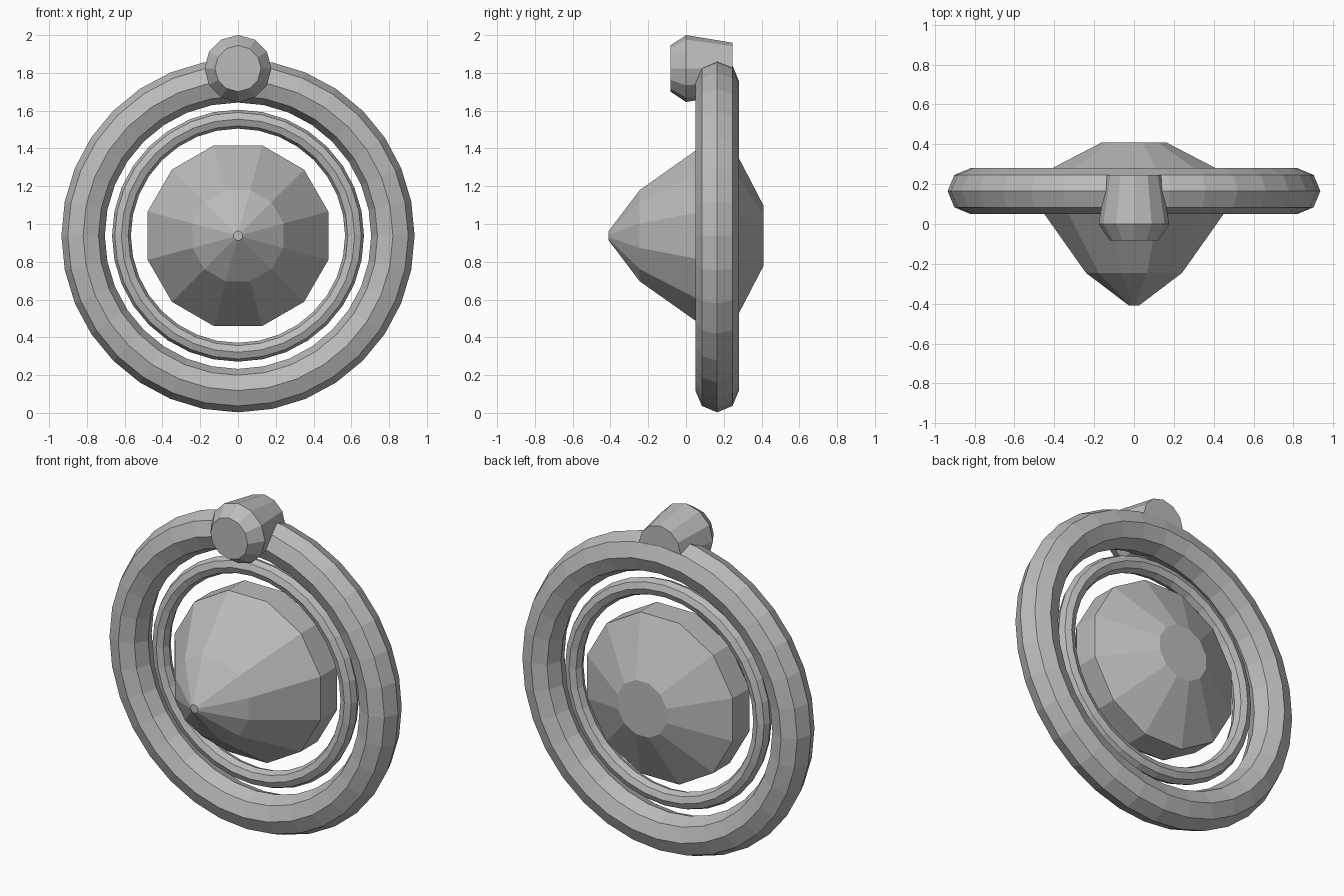
import bpy
import bmesh
from math import cos, sin, tau

if "Cube" in bpy.data.objects:
    bpy.data.objects.remove(bpy.data.objects["Cube"], do_unlink=True)

grey = bpy.data.materials.new("plain_grey")
grey.use_nodes = True
colour = (0.5, 0.5, 0.5, 1)
grey.diffuse_color = colour
grey.node_tree.nodes["Principled BSDF"].inputs["Base Color"].default_value = colour


def lathe(name, profile, sides, centre_z, turn=0.0, closed=False):
    """Spin (radius, y) points around a front-to-back axis."""
    bm = bmesh.new()
    rings = []
    for radius, y in profile:
        angles = [tau * (i + turn) / sides for i in range(sides)]
        rings.append([bm.verts.new((radius * sin(a), y, centre_z + radius * cos(a)))
                      for a in angles])
    pairs = list(zip(rings, rings[1:]))
    if closed:
        pairs.append((rings[-1], rings[0]))
    else:
        bm.faces.new(rings[0])
        bm.faces.new(rings[-1])
    for a, b in pairs:
        for i in range(sides):
            j = (i + 1) % sides
            bm.faces.new((a[i], a[j], b[j], b[i]))
    bmesh.ops.recalc_face_normals(bm, faces=bm.faces)
    mesh = bpy.data.meshes.new(name)
    bm.to_mesh(mesh)
    bm.free()
    mesh.materials.append(grey)
    obj = bpy.data.objects.new(name, mesh)
    bpy.context.collection.objects.link(obj)
    return obj


def hoop(name, major, minor):
    section = [(major + minor * cos(tau * k / 8), RING_Y + minor * sin(tau * k / 8))
               for k in range(8)]
    return lathe(name, section, 32, CENTRE_Z, closed=True)


CENTRE_Z = 0.938
RING_Y = 0.165

# Two concentric hoops
hoop("outer_ring", 0.82, 0.115)
hoop("inner_ring", 0.617, 0.05)

# Faceted pointed core with a straight rim and flat back
core = [(0.025, -0.41), (0.25, -0.245), (0.495, 0.09), (0.495, 0.245), (0.166, 0.41)]
lathe("pointed_core", core, 12, CENTRE_Z, turn=0.5)

# Tapered knob through the top of the outer ring
knob = [(0.122, -0.083), (0.177, 0.0), (0.137, 0.245)]
lathe("top_knob", knob, 12, 1.823)
